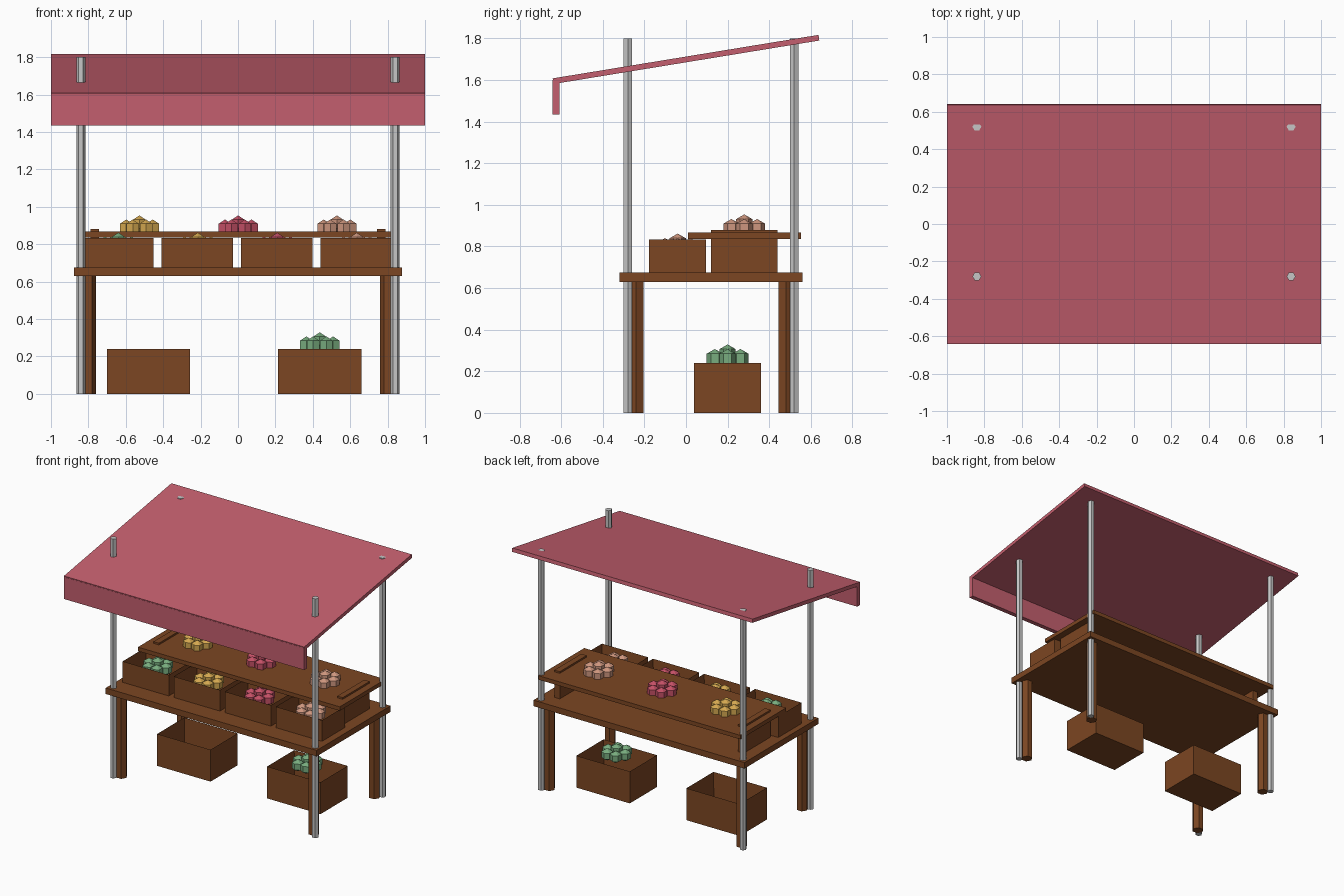
import bpy, bmesh, math
from mathutils import Matrix, Vector

if "Cube" in bpy.data.objects:
    bpy.data.objects.remove(bpy.data.objects["Cube"])


def mat(name, r, g, b):
    lin = lambda c: ((c / 255 + 0.055) / 1.055) ** 2.4
    m = bpy.data.materials.new(name)
    m.diffuse_color = (lin(r), lin(g), lin(b), 1)
    m.use_nodes = True
    m.node_tree.nodes["Principled BSDF"].inputs["Base Color"].default_value = m.diffuse_color
    return m


WOOD = mat("brown wood", 124, 70, 34)
CLOTH = mat("red cloth", 196, 95, 110)
METAL = mat("grey metal", 198, 198, 198)
GREEN = mat("green produce", 120, 172, 126)
YELLOW = mat("yellow produce", 212, 168, 80)
RED = mat("red produce", 196, 80, 102)
TAN = mat("tan produce", 206, 150, 126)


def finish(name, bm, material):
    bmesh.ops.recalc_face_normals(bm, faces=bm.faces)
    me = bpy.data.meshes.new(name)
    bm.to_mesh(me)
    bm.free()
    me.materials.append(material)
    ob = bpy.data.objects.new(name, me)
    bpy.context.collection.objects.link(ob)
    return ob


def extrude(bm, pts, vec):
    face = bm.faces.new([bm.verts.new(p) for p in pts])
    new = bmesh.ops.extrude_face_region(bm, geom=[face])["geom"]
    verts = [v for v in new if isinstance(v, bmesh.types.BMVert)]
    bmesh.ops.translate(bm, verts=verts, vec=vec)


def box(name, x0, x1, y0, y1, z0, z1, material):
    bm = bmesh.new()
    extrude(bm, [(x0, y0, z0), (x1, y0, z0), (x1, y1, z0), (x0, y1, z0)], (0, 0, z1 - z0))
    return finish(name, bm, material)


def hex_post(name, x, y, r, h, material):
    bm = bmesh.new()
    ring = [(x + r * math.cos(i * math.pi / 3), y + r * math.sin(i * math.pi / 3), 0) for i in range(6)]
    extrude(bm, ring, (0, 0, h))
    return finish(name, bm, material)


def crate(name, cx, cy, z0, w, d, h, t=0.02):
    """Open box: inset the top face and push it down to the floor."""
    bm = bmesh.new()
    x, y = w / 2, d / 2
    extrude(bm, [(cx - x, cy - y, z0), (cx + x, cy - y, z0), (cx + x, cy + y, z0), (cx - x, cy + y, z0)], (0, 0, h))
    bmesh.ops.recalc_face_normals(bm, faces=bm.faces)
    top = max(bm.faces, key=lambda f: f.calc_center_median().z)
    bmesh.ops.inset_region(bm, faces=[top], thickness=t)
    bmesh.ops.translate(bm, verts=top.verts, vec=(0, 0, t - h))
    return finish(name, bm, WOOD)


def produce(name, x, y, z, material):
    """Heap of low-poly fruit: six in a ring, one on top."""
    bm = bmesh.new()
    spots = [(0.071 * math.cos(i * math.pi / 3), 0.071 * math.sin(i * math.pi / 3), 0.02) for i in range(6)]
    for p in spots + [(0, 0, 0.042)]:
        m = Matrix.Translation(Vector(p) + Vector((x, y, z)))
        bmesh.ops.create_uvsphere(bm, u_segments=6, v_segments=3, radius=0.045, matrix=m)
    return finish(name, bm, material)


# Canopy: sloping sheet and hanging front strip
bm = bmesh.new()
extrude(bm, [(-1, -0.641, 1.608), (-1, -0.637, 1.581), (-1, 0.641, 1.79), (-1, 0.637, 1.817)], (2, 0, 0))
finish("canopy_roof", bm, CLOTH)
box("canopy_front_strip", -1, 1, -0.641, -0.607, 1.435, 1.60, CLOTH)

# Poles and table legs
for side, s in (("left", -1), ("right", 1)):
    for end, py, ly in (("front", -0.28, -0.24), ("back", 0.52, 0.48)):
        hex_post(f"{end}_{side}_pole", s * 0.84, py, 0.024, 1.8, METAL)
        hex_post(f"{end}_{side}_leg", s * 0.80, ly, 0.04, 0.64, WOOD)
    # Boards that carry the raised shelf
    box(f"{side}_shelf_support", s * 0.765 - 0.0225, s * 0.765 + 0.0225, 0.12, 0.44, 0.67, 0.88, WOOD)

# Table top and raised shelf
box("table_top", -0.878, 0.878, -0.319, 0.559, 0.63, 0.675, WOOD)
box("raised_shelf", -0.84, 0.84, 0.01, 0.553, 0.837, 0.867, WOOD)

# Front row of crates with produce
for i, m in enumerate((GREEN, YELLOW, RED, TAN)):
    cx = -0.643 + 0.425 * i
    crate(f"front_crate_{i + 1}", cx, -0.041, 0.675, 0.384, 0.274, 0.158)
    produce(f"crate_produce_{i + 1}", cx + 0.003, -0.04, 0.775, m)

# Produce on the raised shelf
for i, m in enumerate((YELLOW, RED, TAN)):
    produce(f"shelf_produce_{i + 1}", -0.527 + 0.528 * i, 0.28, 0.867, m)

# Crates on the ground, the right one filled
crate("ground_crate_left", -0.478, 0.2, 0, 0.444, 0.322, 0.24)
crate("ground_crate_right", 0.437, 0.2, 0, 0.444, 0.322, 0.24)
produce("ground_produce", 0.437, 0.2, 0.242, GREEN)
